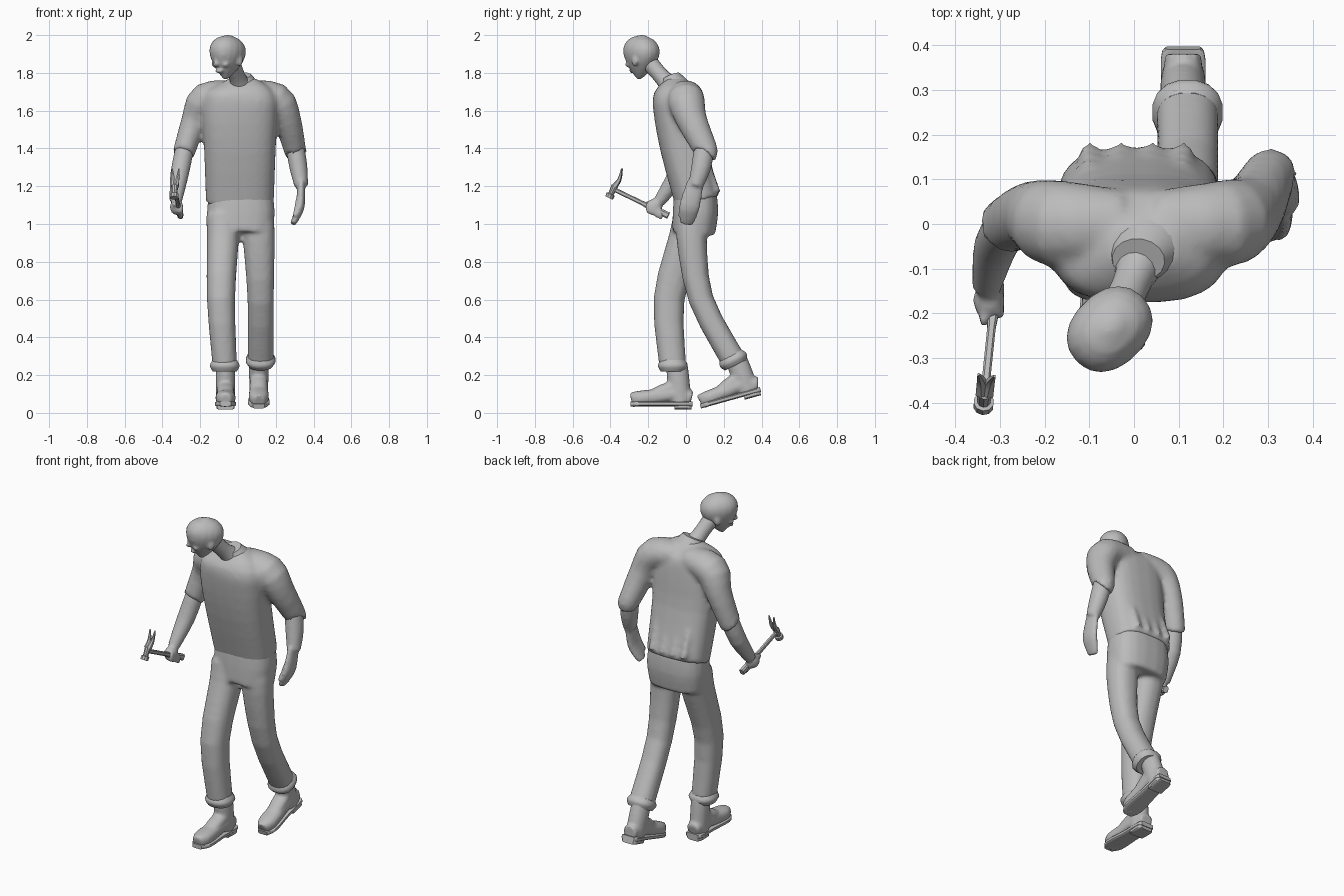
import bpy, bmesh, math
from mathutils import Vector, Matrix

if "Cube" in bpy.data.objects:
    bpy.data.objects.remove(bpy.data.objects["Cube"], do_unlink=True)

grey = bpy.data.materials.new("clay_grey")
grey.use_nodes = True
grey.diffuse_color = (.5, .5, .5, 1)
grey.node_tree.nodes["Principled BSDF"].inputs["Base Color"].default_value = grey.diffuse_color

IDENTITY = Matrix()
FORWARD, UPWARD, SIDEWAYS = Vector((0, 1, 0)), Vector((0, 0, 1)), Vector((1, 0, 0))


def refine(rows, steps):
    """Insert spline points between the given rows."""
    rows = [Vector(row) for row in rows]
    padded = [rows[0]] + rows + [rows[-1]]
    result = []
    for before, start, end, after in zip(padded, padded[1:], padded[2:], padded[3:]):
        for step in range(steps):
            t = step / steps
            leave, arrive = (end - before) / 2, (after - start) / 2
            ease = t * t * (3 - 2 * t)
            result.append(start.lerp(end, ease) + leave * t * (1 - t) ** 2 - arrive * t * t * (1 - t))
    return result + [rows[-1]]


def loft(bm, rows, flat=1.0, depth=None, sides=16, power=2.0, ref=FORWARD, place=IDENTITY, steps=3):
    """Skin rings along rows of x, y, z, half width; flat scales the half depth along ref."""
    rows = refine(rows, steps)
    points = [row.to_3d() for row in rows]
    rings = []
    for i, (point, row) in enumerate(zip(points, rows)):
        tangent = (points[min(i + 1, len(points) - 1)] - points[max(i - 1, 0)]).normalized()
        front = (ref - tangent * ref.dot(tangent)).normalized()
        side = front.cross(tangent)
        half_width = row.w
        half_depth = depth or half_width * flat
        ring = []
        for k in range(sides):
            angle = math.tau * (k + .5) / sides
            c, s = math.cos(angle), math.sin(angle)
            c = math.copysign(abs(c) ** (2 / power), c)
            s = math.copysign(abs(s) ** (2 / power), s)
            offset = side * half_width * c + front * half_depth * s
            ring.append(bm.verts.new(place @ (point + offset)))
        rings.append(ring)
    for low, high in zip(rings, rings[1:]):
        for k in range(sides):
            j = (k + 1) % sides
            bm.faces.new((low[k], low[j], high[j], high[k]))
    bm.faces.new(rings[0][::-1])
    bm.faces.new(rings[-1])


def ball(bm, centre, size, place=IDENTITY):
    matrix = place @ Matrix.Translation(centre) @ Matrix.Diagonal((*size, 1))
    bmesh.ops.create_uvsphere(bm, u_segments=12, v_segments=8, radius=1, matrix=matrix)


def finish(name, bm, voxel=0, angle=50):
    bmesh.ops.recalc_face_normals(bm, faces=bm.faces)
    mesh = bpy.data.meshes.new(name)
    bm.to_mesh(mesh)
    bm.free()
    mesh.materials.append(grey)
    part = bpy.data.objects.new(name, mesh)
    bpy.context.collection.objects.link(part)
    if voxel:
        # Fuse overlapping volumes into one soft skin
        fuse = part.modifiers.new("fuse", "REMESH")
        fuse.mode = "VOXEL"
        fuse.voxel_size = voxel
        fuse.use_smooth_shade = True
        soften = part.modifiers.new("soften", "SMOOTH")
        soften.iterations = 3
    bpy.ops.object.select_all(action="DESELECT")
    part.select_set(True)
    bpy.context.view_layer.objects.active = part
    bpy.ops.object.shade_smooth_by_angle(angle=math.radians(angle))


# Shirt: leaning torso, shoulders and upper sleeves
bm = bmesh.new()
loft(bm, [(.01, .06, 1.12, .18), (.01, -.01, 1.4, .19), (.01, -.04, 1.6, .2),
          (.02, -.05, 1.7, .18), (.02, -.05, 1.77, .07)], flat=.66, sides=24, power=2.7)
loft(bm, [(.05, 0, 1.69, .07), (.2, 0, 1.66, .09), (.26, .03, 1.55, .075),
          (.3, .1, 1.4, .06), (.31, .1, 1.37, .06)], flat=1.1)
loft(bm, [(-.02, 0, 1.69, .07), (-.17, 0, 1.66, .09), (-.23, .02, 1.55, .07),
          (-.28, 0, 1.4, .06), (-.29, -.01, 1.37, .06)], flat=1.1)
# Gathered pleats at the back of the hem
for k in range(4):
    x = k * .07 - .1
    loft(bm, [(x, .12, 1.32, .01), (x, .16, 1.17, .025)], sides=8)
finish("shirt", bm, voxel=.014)

# Collar around the base of the neck
bm = bmesh.new()
loft(bm, [(.02, -.06, 1.73, .09), (.01, -.08, 1.78, .06)], flat=.85)
finish("collar", bm)

# Trousers: pelvis and two stepping legs
bm = bmesh.new()
loft(bm, [(.015, .05, 1.16, .17), (.015, .05, 1.06, .18), (.015, .04, .95, .17)],
     flat=.67, sides=20, power=2.6)
left_cuff, right_cuff = Vector((.12, .25, .28)), Vector((-.07, -.07, .25))
loft(bm, [(.1, .04, 1.04, .09), (.11, .03, .92, .085), (.12, .08, .6, .07), (*left_cuff, .07)],
     flat=.95, power=2.3)
loft(bm, [(-.08, .03, 1.04, .09), (-.08, 0, .92, .085), (-.09, -.09, .6, .075), (*right_cuff, .065)],
     flat=1.1, power=2.3)
finish("trousers", bm, voxel=.013)

# Rolled trouser cuffs
for name, centre, lean in (("left_cuff", left_cuff, .5), ("right_cuff", right_cuff, 0)):
    bm = bmesh.new()
    down = Vector((0, lean, -1)).normalized() * .03
    loft(bm, [(*(centre - down), .065), (*centre, .08), (*(centre + down), .065)], power=2.3)
    finish(name, bm)

# Boots: shaft and foot, sole and heel, the left one pushing off its toe
right_place = Matrix.Translation((-.066, -.04, .018))
left_place = Matrix.Translation((.11, .33, .075)) @ Matrix.Rotation(.27, 4, "X")
for name, place in (("right_boot", right_place), ("left_boot", left_place)):
    bm = bmesh.new()
    loft(bm, [(0, -.01, .25, .05), (0, 0, .15, .052), (0, .01, .03, .05)], flat=1.15, place=place)
    loft(bm, [(0, .07, .06, .04), (0, -.02, .08, .05), (0, -.1, .07, .05),
              (0, -.2, .06, .053), (0, -.25, .05, .03)], depth=.04, power=2.4, ref=UPWARD, place=place)
    loft(bm, [(0, 0, .13, .045), (0, -.09, .1, .045), (0, -.15, .07, .04)],
         ref=UPWARD, flat=.7, place=place)
    finish(name, bm, voxel=.01)
    bm = bmesh.new()
    loft(bm, [(0, .075, .03, .04), (0, .05, .03, .05), (0, -.07, .03, .05),
              (0, -.2, .03, .057), (0, -.255, .03, .03)],
         depth=.013, power=5, ref=UPWARD, place=place)
    loft(bm, [(0, .07, .014, .035), (0, .05, .014, .048), (0, -.02, .014, .046)],
         depth=.014, power=5, ref=UPWARD, place=place)
    finish(name + "_sole", bm, angle=35)

# Left forearm and hanging hand
bm = bmesh.new()
loft(bm, [(.3, .1, 1.42, .05), (.32, .08, 1.3, .048), (.335, .05, 1.2, .036)], flat=1.1)
loft(bm, [(.335, .05, 1.22, .02), (.33, .02, 1.1, .024), (.31, .01, 1.04, .02), (.29, 0, 1, .015)],
     flat=2.3)
loft(bm, [(.325, .01, 1.14, .018), (.3, -.035, 1.04, .012)], sides=8)
finish("left_forearm", bm, voxel=.009)

# Right forearm and gripping fist
bm = bmesh.new()
loft(bm, [(-.28, 0, 1.41, .05), (-.31, -.05, 1.26, .049), (-.33, -.14, 1.12, .033)])
ball(bm, (-.325, -.17, 1.09), (.036, .045, .043))
for k in range(4):
    ball(bm, (-.305, .022 * k - .2, 1.085 - .011 * k), (.017, .013, .032))
ball(bm, (-.335, -.2, 1.105), (.014, .034, .016))
finish("right_forearm", bm, voxel=.009)

# Neck
bm = bmesh.new()
loft(bm, [(.015, -.07, 1.72, .07), (0, -.12, 1.77, .044), (-.03, -.19, 1.85, .045)])
finish("neck", bm)

# Head: an egg-shaped skull tapering to the chin, turned towards its right
bm = bmesh.new()
place = Matrix.Translation((-.047, -.228, 1.76)) @ Matrix.Rotation(-math.pi / 4, 4, "Z")
skull = []
for k in range(14):
    t = .02 + .975 * k / 13
    skull.append((0, .03 * t - .03, .24 * t, .083 * math.sin(math.pi * t ** 1.6) ** .5))
loft(bm, skull, flat=1.26, sides=18, power=2.2, place=place, steps=1)
# Nose, lips, then brows, cheeks and ears on both sides
ball(bm, (0, -.1, .085), (.013, .016, .014), place)
ball(bm, (0, -.095, .105), (.01, .014, .026), place)
ball(bm, (0, -.075, .05), (.026, .016, .012), place)
for side in (-1, 1):
    ball(bm, (side * .03, -.085, .135), (.028, .017, .01), place)
    ball(bm, (side * .04, -.065, .085), (.02, .02, .016), place)
    ball(bm, (side * .073, .01, .105), (.01, .02, .03), place)
finish("head", bm, voxel=.008)

# Claw hammer: handle along local x, head across it on local z
grip, top = Vector((-.305, -.095, 1.045)), Vector((-.335, -.385, 1.185))
axis = (top - grip).normalized()
across = (UPWARD - axis * axis.z).normalized()
frame = Matrix((axis, across.cross(axis), across)).transposed().to_4x4()
place = Matrix.Translation(top) @ frame
bm = bmesh.new()
loft(bm, [(-.325, 0, 0, .016), (-.2, 0, 0, .013), (-.17, 0, 0, .01), (0, 0, 0, .01)],
     flat=1.2, sides=8, power=3, ref=UPWARD, place=place, steps=1)
finish("hammer_handle", bm, angle=35)
bm = bmesh.new()
loft(bm, [(0, 0, -.052, .023), (0, 0, -.03, .023), (0, 0, -.028, .015), (0, 0, .02, .018)],
     sides=10, ref=SIDEWAYS, place=place, steps=1)
for side in (-1, 1):
    loft(bm, [(0, side * .006, .015, .015), (-.008, side * .011, .06, .01), (.005, side * .018, .118, .003)],
         sides=6, power=3, ref=SIDEWAYS, place=place)
finish("hammer_head", bm, angle=35)
